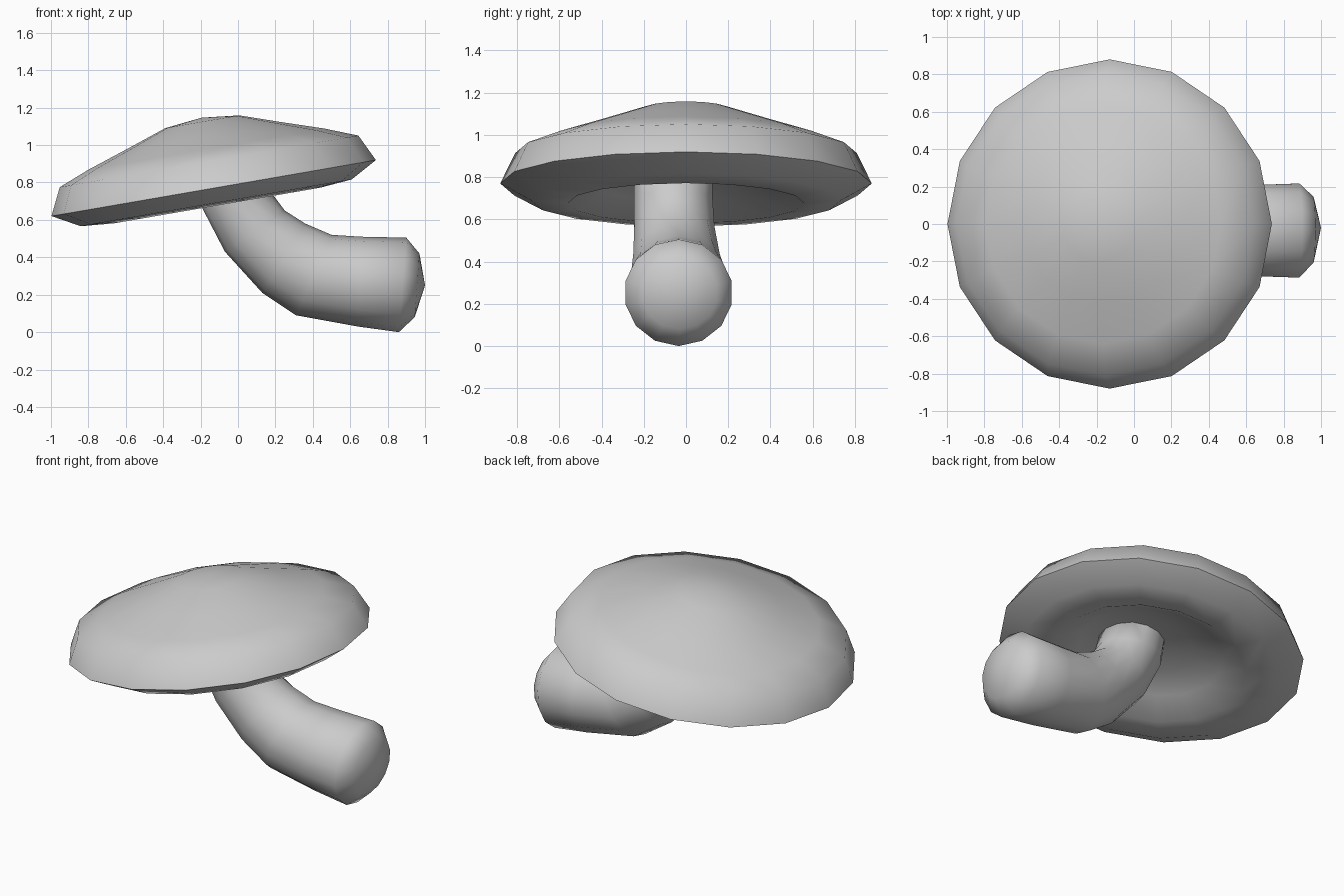
import bpy, bmesh
from math import sin, cos, tau, radians
from mathutils import Vector, Matrix

if "Cube" in bpy.data.objects:
    bpy.data.objects.remove(bpy.data.objects["Cube"])


def skin_rings(name, rings, start, end):
    """Bridge equal-sized vertex rings and close both ends to a point."""
    bm = bmesh.new()
    loops = [[bm.verts.new(p) for p in ring] for ring in rings]
    n = len(loops[0])
    for a, b in zip(loops, loops[1:]):
        for i in range(n):
            j = (i + 1) % n
            bm.faces.new((a[i], a[j], b[j], b[i]))
    for loop, tip in ((loops[0], start), (loops[-1], end)):
        v = bm.verts.new(tip)
        for i in range(n):
            bm.faces.new((v, loop[i], loop[(i + 1) % n]))
    bmesh.ops.recalc_face_normals(bm, faces=bm.faces)
    mesh = bpy.data.meshes.new(name)
    bm.to_mesh(mesh)
    bm.free()
    obj = bpy.data.objects.new(name, mesh)
    bpy.context.collection.objects.link(obj)
    bpy.ops.object.select_all(action='DESELECT')
    obj.select_set(True)
    bpy.context.view_layer.objects.active = obj
    bpy.ops.object.shade_smooth_by_angle(angle=radians(75))
    return obj


# Cap: 16-sided revolved profile (radius, height), tilted up towards +x
profile = [(0.20, 0.36), (0.42, 0.285), (0.64, 0.212), (0.81, 0.145),
           (0.88, 0.0), (0.735, -0.08), (0.56, -0.095),
           (0.42, -0.01), (0.24, 0.03)]
tilt = Matrix.Translation((-0.13, 0, 0.77)) @ Matrix.Rotation(radians(-9.8), 4, 'Y')
cap_rings = [[tilt @ Vector((r * cos(tau * i / 16), r * sin(tau * i / 16), h))
              for i in range(16)] for r, h in profile]
skin_rings("mushroom_cap", cap_rings,
           tilt @ Vector((0, 0, 0.382)), tilt @ Vector((0, 0, 0.05)))

# Stem: bent tube, each ring given by its upper and lower edge in xz,
# its centre y and its half width in y
sections = [((0.15, 0.86), (-0.22, 0.80), -0.06, 0.19),
            ((0.19, 0.73), (-0.20, 0.68), -0.06, 0.19),
            ((0.25, 0.65), (-0.07, 0.43), -0.055, 0.195),
            ((0.36, 0.58), (0.13, 0.21), -0.045, 0.21),
            ((0.50, 0.52), (0.31, 0.09), -0.035, 0.23),
            ((0.66, 0.51), (0.64, 0.03), -0.035, 0.25),
            ((0.90, 0.505), (0.86, 0.0), -0.035, 0.258),
            ((0.97, 0.42), (0.945, 0.08), -0.03, 0.18)]
stem_rings = []
for top, low, y, w in sections:
    a, b = Vector((top[0], y, top[1])), Vector((low[0], y, low[1]))
    mid, half = (a + b) / 2, (a - b) / 2
    stem_rings.append([mid + half * cos(tau * i / 14) + Vector((0, w * sin(tau * i / 14), 0))
                       for i in range(14)])
skin_rings("mushroom_stem", stem_rings, (-0.05, -0.06, 0.86), (1.0, -0.02, 0.25))
